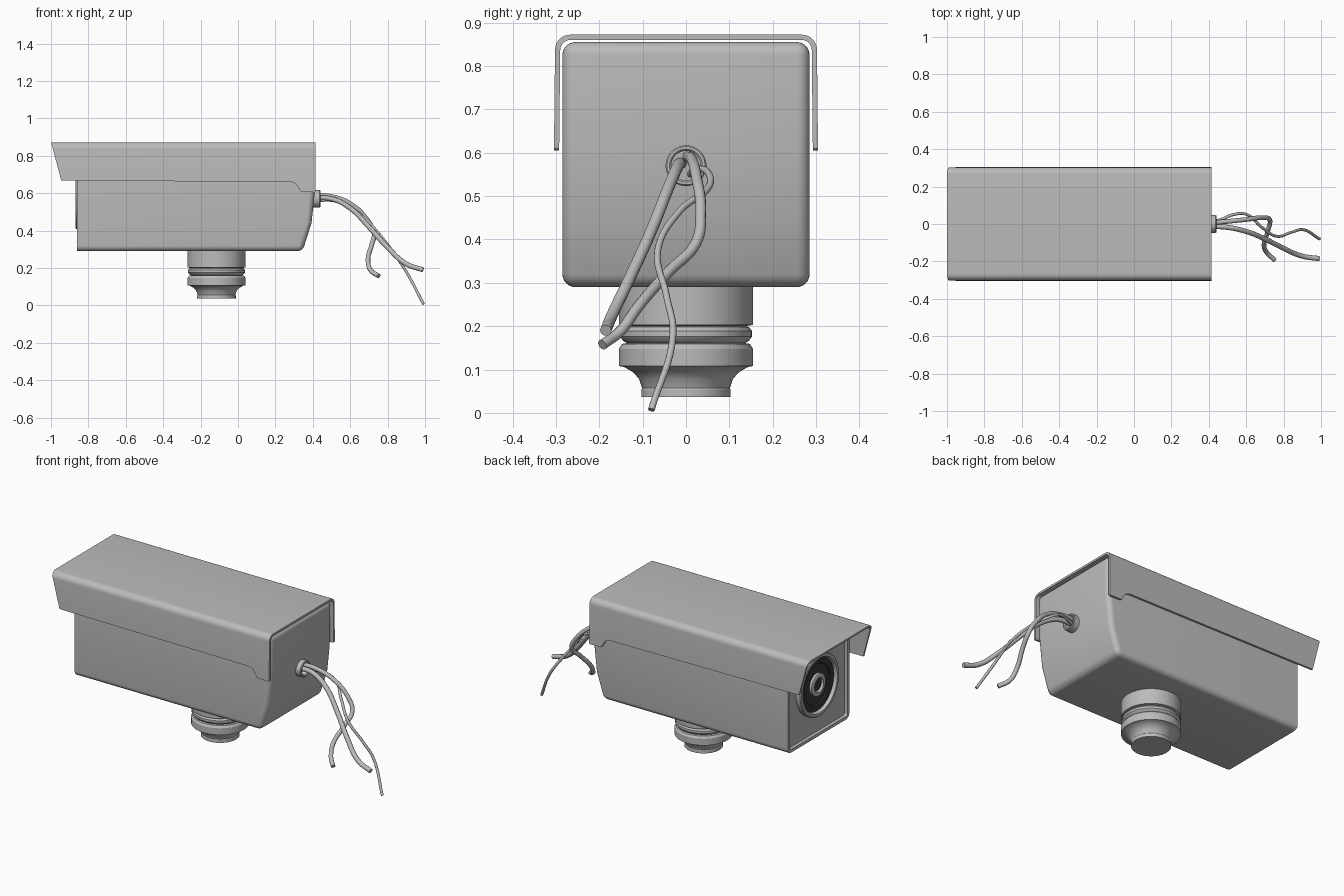
import bpy, bmesh, math
from mathutils import Matrix, Vector

if "Cube" in bpy.data.objects:
    bpy.data.objects.remove(bpy.data.objects["Cube"])


def material(name, v):
    m = bpy.data.materials.new(name)
    m.diffuse_color = (v, v, v, 1)
    m.use_nodes = True
    m.node_tree.nodes["Principled BSDF"].inputs["Base Color"].default_value = m.diffuse_color
    return m


GREY = material("light grey", 0.5)
DARK = material("dark lens grey", 0.04)


def add(name, bm, mat=GREY, smooth=True, angle=35):
    bmesh.ops.recalc_face_normals(bm, faces=bm.faces)
    me = bpy.data.meshes.new(name)
    bm.to_mesh(me)
    bm.free()
    me.materials.append(mat)
    ob = bpy.data.objects.new(name, me)
    bpy.context.collection.objects.link(ob)
    if smooth:
        shade(ob, angle)
    return ob


def shade(ob, angle=35):
    bpy.ops.object.select_all(action='DESELECT')
    ob.select_set(True)
    bpy.context.view_layer.objects.active = ob
    bpy.ops.object.shade_smooth_by_angle(angle=math.radians(angle))


def prism(points, vec):
    """Closed polygon extruded along a vector."""
    bm = bmesh.new()
    f = bm.faces.new([bm.verts.new(p) for p in points])
    ext = bmesh.ops.extrude_face_region(bm, geom=[f], use_keep_orig=True)
    vs = [g for g in ext["geom"] if isinstance(g, bmesh.types.BMVert)]
    bmesh.ops.translate(bm, vec=vec, verts=vs)
    bmesh.ops.recalc_face_normals(bm, faces=bm.faces)
    return bm


def lathe(name, prof, matrix, mat=GREY, n=48, closed=False):
    """Spin (radius, height) profile round local z."""
    bm = bmesh.new()
    rings = []
    for r, h in prof:
        rings.append([bm.verts.new((r * math.cos(2 * math.pi * i / n),
                                    r * math.sin(2 * math.pi * i / n), h)) for i in range(n)])
    pairs = list(zip(rings, rings[1:])) + ([(rings[-1], rings[0])] if closed else [])
    for a, b in pairs:
        for i in range(n):
            j = (i + 1) % n
            bm.faces.new((a[i], a[j], b[j], b[i]))
    if not closed:
        bm.faces.new(rings[0])
        bm.faces.new(rings[-1])
    bmesh.ops.transform(bm, matrix=matrix, verts=bm.verts)
    return add(name, bm, mat, angle=30)


# housing: side profile extruded, edges rounded except at the front frame
side = [(-.86, .29), (.345, .29), (.393, .44), (.410, .60), (.412, .855), (-.86, .855)]
bm = prism([(x, -.285, z) for x, z in side], (0, .57, 0))
sharp = [e for e in bm.edges if e.calc_face_angle(0) > math.radians(30)
         and not all(v.co.x < -.85 for v in e.verts)]
bmesh.ops.bevel(bm, geom=sharp, offset=.03, segments=6, profile=.5, affect='EDGES')
# recessed front plate
bm.normal_update()
front = [f for f in bm.faces if all(v.co.x < -.855 for v in f.verts)]
bmesh.ops.recalc_face_normals(bm, faces=bm.faces)
bmesh.ops.inset_region(bm, faces=front, thickness=.018, depth=0)
ext = bmesh.ops.extrude_face_region(bm, geom=front)
bmesh.ops.translate(bm, vec=(.02, 0, 0),
                    verts=[g for g in ext["geom"] if isinstance(g, bmesh.types.BMVert)])
bmesh.ops.delete(bm, geom=[f for f in front if f.is_valid], context='FACES')
add("housing", bm)


# sun hood: U section shell trimmed by its side outline
def arch(w, top, r):
    pts = [(w + .003, .55)]
    for i in range(9):
        a = math.pi / 2 * i / 8
        pts.append((w - r + r * math.cos(a), top - r + r * math.sin(a)))
    return pts + [(-y, z) for y, z in reversed(pts)]


section = arch(.302, .872, .035) + arch(.290, .860, .024)[::-1]
hood = add("sun_hood", prism([(-1.05, y, z) for y, z in section], (1.465, 0, 0)), smooth=False)
outline = [(-1.0, .875), (-.945, .668), (.285, .660), (.31, .650), (.337, .607),
           (.41, .605), (.415, .61), (.4149, .875)]
cut = add("hood_cutter", prism([(x, -.5, z) for x, z in outline], (0, 1, 0)), smooth=False)
mod = hood.modifiers.new("trim", 'BOOLEAN')
mod.operation, mod.object, mod.solver = 'INTERSECT', cut, 'EXACT'
bpy.context.view_layer.objects.active = hood
bpy.ops.object.modifier_apply(modifier="trim")
bpy.data.objects.remove(cut)
shade(hood)

# swivel mount
mount = [(.155, .31), (.155, .203), (.138, .2), (.145, .198), (.152, .189), (.152, .176),
         (.145, .166), (.136, .161), (.147, .159), (.155, .147), (.155, .108), (.143, .106),
         (.122, .094), (.108, .078), (.101, .057), (.103, .054), (.103, .037)]
lathe("swivel_mount", mount, Matrix.Translation((-.115, 0, 0)))

# lens: rim, dark disc, centre ring facing -x
to_front = Matrix.Translation((-.83, 0, .59)) @ Matrix.Rotation(-math.pi / 2, 4, 'Y')
lathe("lens_rim", [(.18, -.01), (.18, .036), (.175, .04), (.16, .04), (.152, .02), (.152, -.01)],
      to_front, closed=True)
lathe("lens_disc", [(.153, 0), (.153, .022), (.12, .022), (.115, .016), (.07, .016)],
      to_front, DARK)
lathe("lens_centre_ring", [(.065, .01), (.065, .03), (.058, .034), (.042, .034), (.036, .01)],
      to_front, closed=True)
lathe("lens_glass", [(.037, .01), (.037, .022), (.015, .026)], to_front, DARK)

# cable gland on the rear
to_back = Matrix.Translation((.40, 0, .57)) @ Matrix.Rotation(math.pi / 2, 4, 'Y')
lathe("cable_gland", [(.047, 0), (.047, .036), (.044, .04), (.038, .04), (.034, .036), (.034, 0)],
      to_back, closed=True)

# cables
cables = {
    "power_cable": (.0135, [(.40, -.012, .575), (.5, -.018, .570), (.6, -.04, .52), (.7, -.08, .42),
                            (.8, -.13, .31), (.9, -.172, .222), (.99, -.185, .19)]),
    "video_cable": (.0125, [(.40, .004, .592), (.5, .014, .583), (.6, .024, .545), (.69, .034, .46),
                            (.726, .022, .39), (.715, -.04, .325), (.695, -.11, .245),
                            (.708, -.15, .19), (.752, -.193, .157)]),
    "signal_wire": (.0078, [(.40, .01, .55), (.46, .022, .562), (.53, .05, .555), (.6, .052, .52),
                            (.68, -.015, .465), (.76, -.065, .375), (.84, -.045, .27),
                            (.9, -.03, .18), (.992, -.08, .007)]),
}
for name, (radius, pts) in cables.items():
    cu = bpy.data.curves.new(name, 'CURVE')
    cu.dimensions = '3D'
    cu.bevel_depth, cu.bevel_resolution, cu.resolution_u = radius, 3, 8
    cu.use_fill_caps = True
    sp = cu.splines.new('BEZIER')
    sp.bezier_points.add(len(pts) - 1)
    for bp, p in zip(sp.bezier_points, pts):
        bp.co = p
        bp.handle_left_type = bp.handle_right_type = 'AUTO'
    cu.materials.append(GREY)
    bpy.context.collection.objects.link(bpy.data.objects.new(name, cu))
